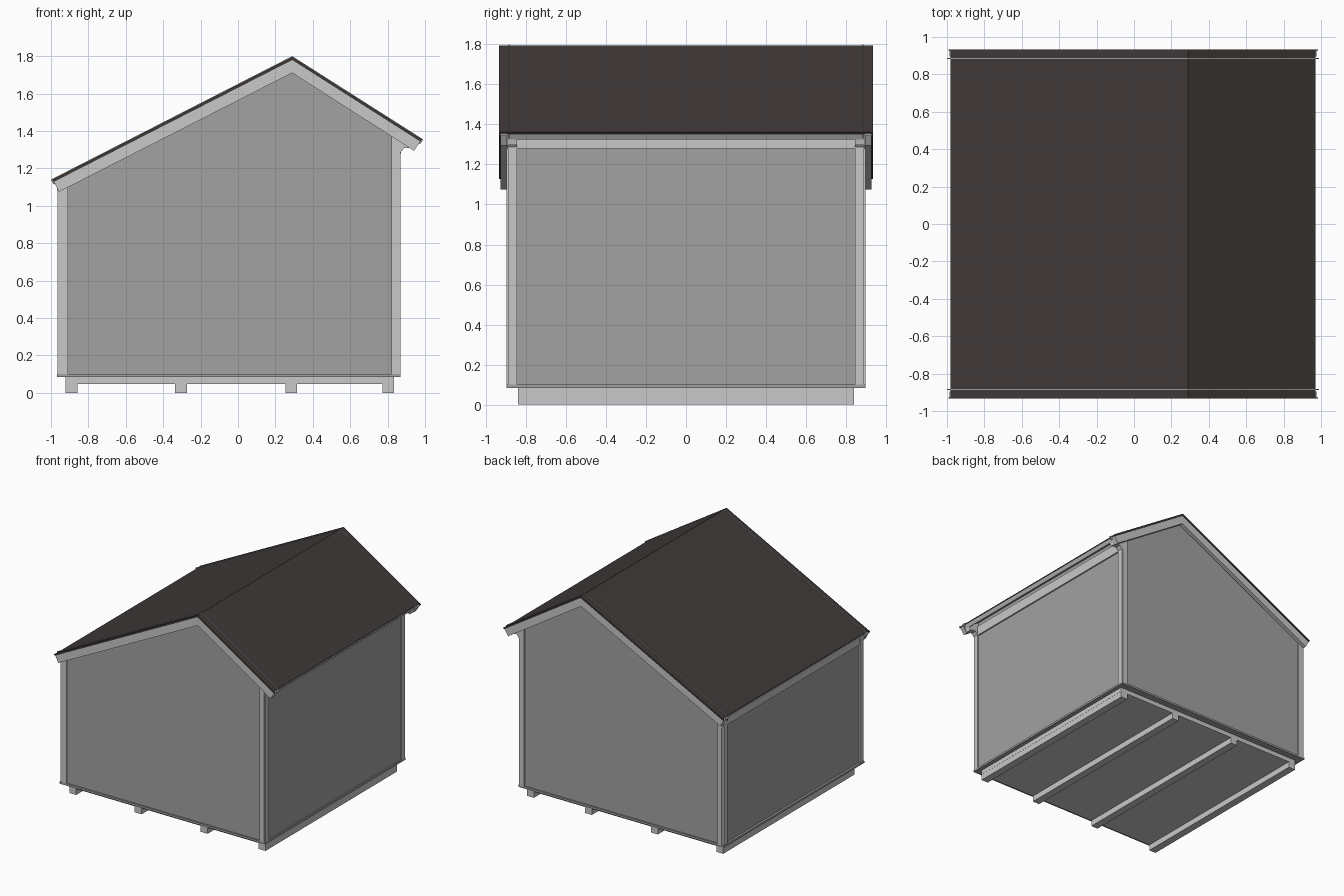
import bpy, bmesh
from mathutils import Vector

if "Cube" in bpy.data.objects:
    bpy.data.objects.remove(bpy.data.objects["Cube"])


def material(name, r, g, b):
    m = bpy.data.materials.new(name)
    m.diffuse_color = (r, g, b, 1)
    m.use_nodes = True
    m.node_tree.nodes["Principled BSDF"].inputs["Base Color"].default_value = m.diffuse_color
    return m


WALL = material("wall grey", 0.36, 0.36, 0.36)
TRIM = material("trim light grey", 0.58, 0.58, 0.58)
ROOF = material("roof dark brown", 0.050, 0.042, 0.039)


def extrude(name, pts, y0, y1, mat):
    """Extrude an x/z profile from y0 to y1."""
    bm = bmesh.new()
    f = bm.faces.new([bm.verts.new((x, y0, z)) for x, z in pts])
    r = bmesh.ops.extrude_face_region(bm, geom=[f])
    vs = [v for v in r["geom"] if isinstance(v, bmesh.types.BMVert)]
    bmesh.ops.translate(bm, verts=vs, vec=(0, y1 - y0, 0))
    bmesh.ops.recalc_face_normals(bm, faces=bm.faces)
    me = bpy.data.meshes.new(name)
    bm.to_mesh(me)
    bm.free()
    me.materials.append(mat)
    ob = bpy.data.objects.new(name, me)
    bpy.context.collection.objects.link(ob)
    return ob


def box(name, x0, x1, y0, y1, z0, z1, mat):
    return extrude(name, [(x0, z0), (x1, z0), (x1, z1), (x0, z1)], y0, y1, mat)


# Roof outline: left eave, ridge, right eave
EL, RIDGE, ER = Vector((-1, 1.14)), Vector((0.29, 1.80)), Vector((0.99, 1.355))
DL, DR = (RIDGE - EL).normalized(), (RIDGE - ER).normalized()
NL, NR = Vector((DL.y, -DL.x)), Vector((-DR.y, DR.x))


def roof_line(d, s):
    """Roof outline sunk by depth d, with the eaves pulled in by s."""
    return [EL + NL * d + DL * s, RIDGE - Vector((0, d / 0.867)), ER + NR * d + DR * s]


def roof_z(x, d):
    a, b, c = roof_line(d, 0)
    p, q = (a, b) if x < b.x else (b, c)
    return p.y + (q.y - p.y) * (x - p.x) / (q.x - p.x)


def roof_layer(name, d0, d1, s, y0, y1, mat):
    pts = roof_line(d0, s) + roof_line(d1, s)[::-1]
    return extrude(name, [tuple(p) for p in pts], y0, y1, mat)


# Skids and floor
for i, x in enumerate((-0.89, -0.305, 0.285, 0.803)):
    box(f"skid_{i}", x - 0.031, x + 0.031, -0.84, 0.84, 0, 0.052, TRIM)
box("floor", -0.922, 0.835, -0.84, 0.84, 0.048, 0.086, TRIM)

# Walls and base strip
X0, X1, Y = -0.95, 0.86, 0.885
extrude("walls", [(X0, 0.085), (X1, 0.085), (X1, roof_z(X1, 0.03)),
                  (0.29, roof_z(0.29, 0.03)), (X0, roof_z(X0, 0.03))], -Y, Y, WALL)
box("base_strip", -0.967, 0.87, -0.897, 0.897, 0.084, 0.1, WALL)

# Corner boards on the gables and on the side walls
for s in (-1, 1):
    ya, yb = sorted((s * 0.88, s * 0.897))
    for side, a, b in (("left", -0.945, -0.908), ("right", 0.82, 0.862)):
        extrude(f"gable_corner_{side}", [(a, 0.1), (b, 0.1), (b, roof_z(b, 0.05)),
                                         (a, roof_z(a, 0.05))], ya, yb, TRIM)
    ya, yb = sorted((s * 0.845, s * 0.89))
    box("side_corner_left", -0.964, -0.945, ya, yb, 0.1, 1.10, TRIM)
    box("side_corner_right", 0.855, 0.87, ya, yb, 0.1, 1.36, TRIM)

# Frieze boards under the eaves
box("frieze_right", 0.855, 0.872, -0.845, 0.845, 1.28, 1.36, TRIM)
box("frieze_left", -0.96, -0.945, -0.845, 0.845, 1.055, 1.12, TRIM)

# Roof covering, deck and rake boards
roof_layer("roof_covering", 0.005, 0.018, 0.02, -0.93, 0.93, ROOF)
roof_layer("roof_deck", 0.018, 0.036, 0.03, -0.9, 0.9, WALL)
for s in (-1, 1):
    ya, yb = sorted((s * 0.895, s * 0.928))
    roof_layer("rake_board", 0.014, 0.078, 0.008, ya, yb, TRIM)
    ya, yb = sorted((s * 0.928, s * 0.934))
    roof_layer("rake_edge", 0.004, 0.018, 0.006, ya, yb, ROOF)
    ya, yb = sorted((s * 0.883, s * 0.887))
    roof_layer("verge_line", 0.0, 0.03, 0.0, ya, yb, WALL)

    # Eave brackets
    ya, yb = sorted((s * 0.845, s * 0.893))
    extrude("bracket_right", [(0.86, 1.275), (0.89, 1.31), (0.915, 1.31), (0.945, 1.298),
                              (0.955, 1.345), (0.86, 1.40)], ya, yb, TRIM)
    extrude("bracket_left", [(-0.945, 1.04), (-0.968, 1.085), (-0.97, 1.12),
                             (-0.945, 1.13)], ya, yb, TRIM)


# Eave boards along the roof edges
for name, e, n, d in (("left", EL, NL, DL), ("right", ER, NR, DR)):
    p = [e + n * 0.016 + d * 0.016, e + n * 0.016 + d * 0.032,
         e + n * 0.045 + d * 0.032, e + n * 0.045 + d * 0.016]
    extrude(f"eave_board_{name}", [tuple(v) for v in p], -0.9, 0.9, TRIM)
